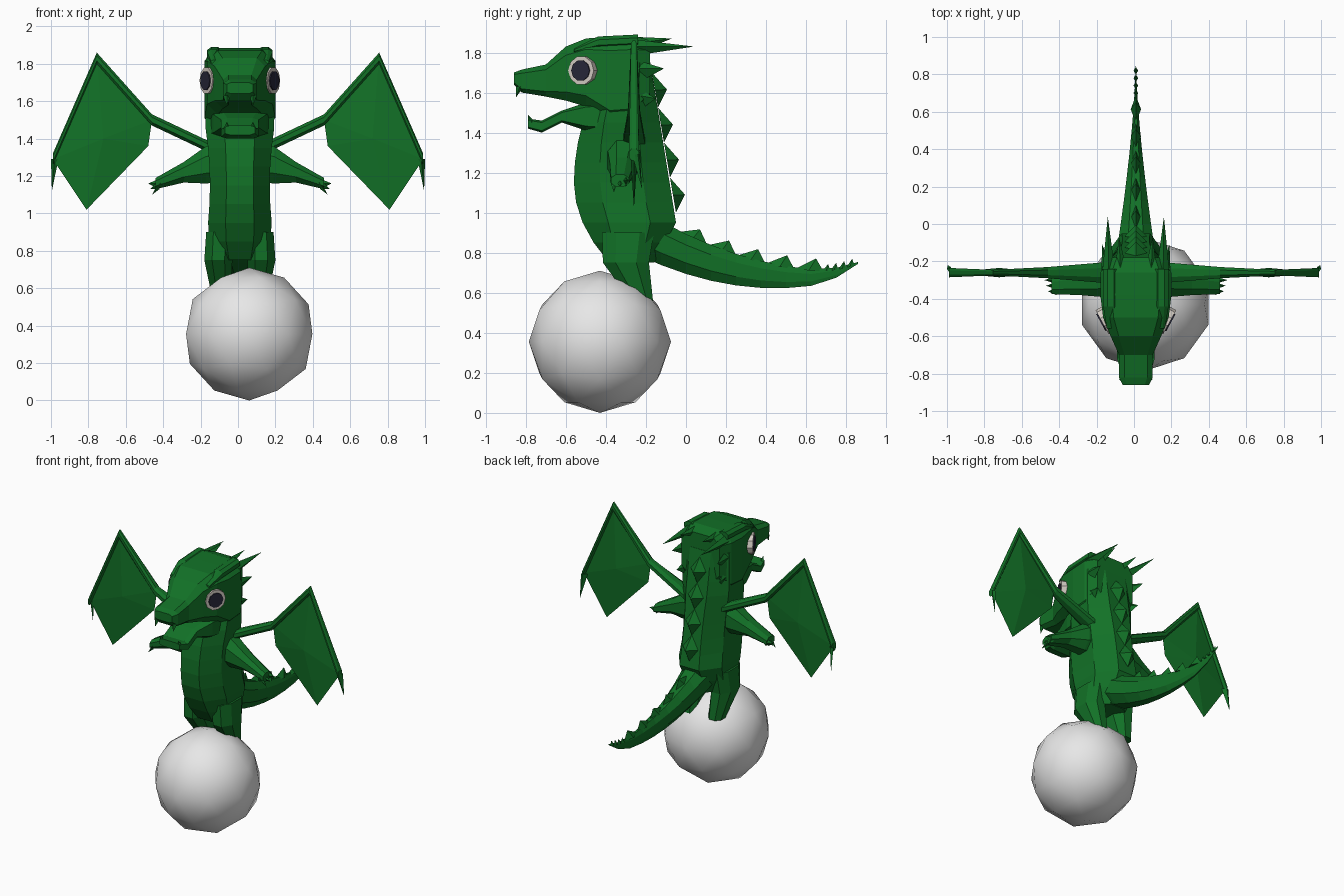
import bpy, bmesh
from math import pi
from mathutils import Matrix, Vector

if "Cube" in bpy.data.objects:
    bpy.data.objects.remove(bpy.data.objects["Cube"])


def material(name, red, green, blue):
    mat = bpy.data.materials.new(name)
    mat.use_nodes = True
    color = (red, green, blue, 1)
    mat.diffuse_color = color
    mat.node_tree.nodes["Principled BSDF"].inputs["Base Color"].default_value = color
    return mat


scale_green = material("scale green", .006, .165, .02)
ball_grey = material("ball grey", .8, .8, .8)
eye_white = material("eye white", .65, .6, .54)
pupil_dark = material("pupil dark", .02, .02, .04)


def finish(name, bm, mat=scale_green, mirror=False, offset=.01):
    """Turn a bmesh into a flat-shaded object, with its mirrored twin if wanted."""
    bmesh.ops.recalc_face_normals(bm, faces=bm.faces)
    mesh = bpy.data.meshes.new(name)
    bm.to_mesh(mesh)
    bm.free()
    mesh.materials.append(mat)
    part = bpy.data.objects.new(name, mesh)
    part.location.x = offset
    bpy.context.collection.objects.link(part)
    if mirror:
        part.modifiers.new("mirror", "MIRROR")


def loft(name, axis, sections, chamfer=.45, **options):
    """Skin chamfered rectangles (x, y, z, half width, half height) set across an axis."""
    units = dict(zip("XYZ", Matrix.Identity(3)))
    across, upward = [unit for letter, unit in units.items() if letter != axis]
    corner = [(1, -chamfer), (1, chamfer), (chamfer, 1), (-chamfer, 1)]
    outline = corner + [(-p, -q) for p, q in corner]
    bm = bmesh.new()
    rings = []
    for x, y, z, width, height in sections:
        centre = Vector((x, y, z))
        rings.append([bm.verts.new(centre + across * p * width + upward * q * height)
                      for p, q in outline])
    for ring, following in zip(rings, rings[1:]):
        for i in range(len(ring)):
            bm.faces.new((ring[i - 1], ring[i], following[i], following[i - 1]))
    bm.faces.new(rings[0])
    bm.faces.new(rings[-1])
    finish(name, bm, **options)


def spikes(name, rows, **options):
    """Pyramids, each from a diamond base (start, end, sideways half width) to a tip."""
    bm = bmesh.new()
    for start, end, tip, side in rows:
        start, end, side = Vector(start), Vector(end), Vector(side)
        middle = (start + end) / 2
        base = [bm.verts.new(point) for point in (start, middle + side, end, middle - side)]
        apex = bm.verts.new(tip)
        bm.faces.new(base)
        for i in range(len(base)):
            bm.faces.new((base[i - 1], base[i], apex))
    finish(name, bm, **options)


# Ball
bpy.ops.mesh.primitive_ico_sphere_add(subdivisions=2, radius=.355, location=(.06, -.43, .355))
ball = bpy.context.object
ball.name = "ball"
ball.data.materials.append(ball_grey)
bpy.ops.object.shade_smooth()


# Torso and neck: a curved belly, a leaning back and wider hips
def torso_section(z):
    bulge = (z - 1.15) ** 2
    front = bulge * (1.1 if z < 1.15 else .5) - .56
    back = -.05 - .16 * (z - .95) - .7 * max(0, .95 - z)
    width = min(.185, .16 + bulge / 4) * min(1, z / .9) ** 2
    return 0, (front + back) / 2, z, width, (back - front) / 2


loft("torso", "Z", [torso_section(.75 + i / 10) for i in range(11)])


# Tail: sags, then curls up at the tip
def tail_section(y):
    taper = .87 - y
    curl = .33 if y < .6 else 1.1
    return 0, y, .675 + curl * (y - .6) ** 2, taper ** 1.5 / 10, .11 * taper ** .7


loft("tail", "Y", [tail_section(-.25 + i / 8) for i in range(9)] + [tail_section(.86)])


def tail_top(y, lift=0):
    section = tail_section(y)
    return 0, y, section[2] + section[4] + lift


# Spikes down the back
back_top, back_step = Vector((0, -.17, 1.7)), Vector((0, .03, -.175))
rows = []
for i in range(4):
    start = back_top + back_step * i
    end = start + back_step
    rows.append((start, end, end + Vector((0, .045, .09)), (.06, 0, 0)))
spikes("back_spikes", rows)

# Spikes along the tail, large ones and then small ones at the tip
rows = []
for first, step, count, length, lift in ((.07, .145, 5, .11, .055), (.71, .04, 4, .03, .025)):
    for i in range(count):
        y = first + step * i
        rows.append((tail_top(y - length, -.01), tail_top(y + length / 3, -.01),
                     tail_top(y, lift), (lift / 2, 0, 0)))
spikes("tail_spikes", rows)

# Legs
loft("legs", "Z", [(.11, -.29, .9, .07, .13), (.115, -.3, .75, .075, .115),
                   (.1, -.22, .56, .05, .055)], mirror=True)

# Arms and claws
loft("arms", "X", [(.1, -.31, 1.27, .09, .1), (.18, -.31, 1.26, .08, .1),
                   (.3, -.32, 1.22, .06, .055), (.45, -.33, 1.16, .045, .03)], mirror=True)
rows = []
for i in range(3):
    y = -.36 + .03 * i
    rows.append(((.42, y, 1.19), (.43, y, 1.13), (.47 + i / 100, y, 1.1 + .03 * i), (0, .02, 0)))
spikes("hand_claws", rows, mirror=True)

# Wing bones
shoulder, elbow, peak, corner = (.1, 1.33), (.46, 1.5), (.755, 1.83), (.99, 1.29)
loft("wing_bones", "X", [(x, -.26, z, width, .03) for (x, z), width in
                         ((shoulder, .06), (elbow, .03), (peak, .015), (corner, .025))],
     mirror=True, offset=0)

# Wing membranes, bulged on both sides
bm = bmesh.new()
rim = [bm.verts.new((x, -.26, z)) for x, z in (elbow, (.755, 1.85), corner, (.81, 1.02), (.48, 1.36))]
for y in (-.285, -.235):
    hub = bm.verts.new((.72, y, 1.4))
    for i in range(len(rim)):
        bm.faces.new((rim[i - 1], rim[i], hub))
finish("wing_membranes", bm, mirror=True, offset=0)
spikes("wing_claws", [((.96, -.26, 1.29), (1, -.24, 1.29), (.995, -.22, 1.12), (0, .02, 0))],
       mirror=True, offset=0)

# Head and lower jaw: (y, lowest z, highest z, half width)
skull = [(-.86, 1.64, 1.7, .07), (-.82, 1.6, 1.715, .09), (-.7, 1.58, 1.74, .09),
         (-.6, 1.56, 1.83, .135), (-.5, 1.53, 1.87, .175), (-.38, 1.44, 1.88, .19),
         (-.26, 1.45, 1.885, .19), (-.18, 1.55, 1.86, .15)]
jaw = [(-.79, 1.42, 1.47, .08), (-.72, 1.4, 1.46, .1), (-.62, 1.45, 1.51, .1),
       (-.5, 1.41, 1.55, .14), (-.4, 1.4, 1.56, .16)]
for name, profile in (("head", skull), ("lower_jaw", jaw)):
    loft(name, "Y", [(0, y, (low + high) / 2, width, (high - low) / 2)
                     for y, low, high, width in profile], chamfer=.68)

# Fangs: one pair hangs from the snout, one stands on the jaw
rows = []
for y, z, length in ((-.85, 1.63, -.055), (-.79, 1.45, .04)):
    rows.append(((.07, y, z), (.07, y + .04, z), (.07, y, z + length), (.02, 0, 0)))
spikes("fangs", rows, mirror=True)

# Brow ridges
loft("brow_ridges", "Y", [(.135, -.56, 1.81, .02, .01), (.135, -.44, 1.85, .04, .03),
                          (.135, -.24, 1.86, .04, .03)], mirror=True)

# Horns and cheek spikes: (x, z of the root, height of the root, tip)
rows = []
for x, z, height, tip in ((.145, 1.87, .08, (.15, .04, 1.83)), (.08, 1.88, .07, (.09, -.07, 1.87)),
                          (.15, 1.78, .12, (.18, -.11, 1.72)), (.14, 1.66, .14, (.17, -.15, 1.57))):
    rows.append(((x, -.3, z), (x, -.22, z - height), tip, (.035, 0, 0)))
spikes("horns", rows, mirror=True)

# Eyes: a white disc with a thin pupil plate, turned a little forward
for name, radius, depth, out, mat in (("eye_whites", .073, .04, -.01, eye_white),
                                      ("pupils", .052, .008, .013, pupil_dark)):
    bm = bmesh.new()
    bmesh.ops.create_cone(bm, cap_ends=True, segments=10, radius1=radius, radius2=radius, depth=depth)
    turn = Matrix.Rotation(-.5, 4, "Z") @ Matrix.Rotation(pi / 2, 4, "Y")
    bm.transform(Matrix.Translation((.172, -.52, 1.71)) @ turn @ Matrix.Translation((0, 0, out)))
    finish(name, bm, mat, mirror=True)
